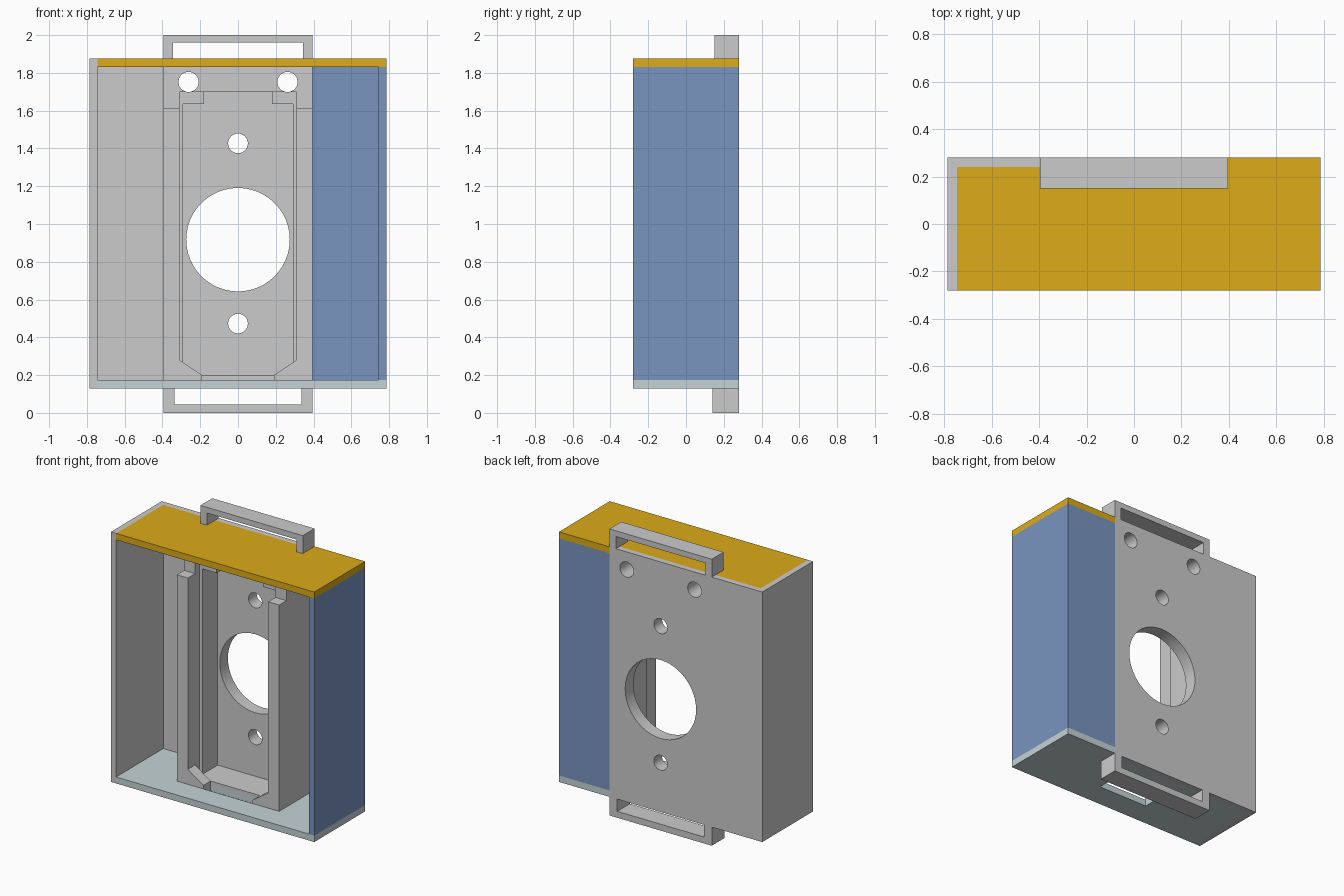
import bpy, bmesh, math

if "Cube" in bpy.data.objects:
    bpy.data.objects.remove(bpy.data.objects["Cube"])


def prism(name, axis, pts, lo, hi, color=None):
    """Extrude a 2D profile along an axis from lo to hi."""
    place = {'X': lambda a, b, h: (h, a, b),
             'Y': lambda a, b, h: (a, h, b),
             'Z': lambda a, b, h: (a, b, h)}[axis]
    bm = bmesh.new()
    face = bm.faces.new([bm.verts.new(place(a, b, lo)) for a, b in pts])
    ext = bmesh.ops.extrude_face_region(bm, geom=[face])
    move = place(0, 0, hi - lo)
    bmesh.ops.translate(bm, vec=move,
                        verts=[v for v in ext['geom'] if isinstance(v, bmesh.types.BMVert)])
    bmesh.ops.recalc_face_normals(bm, faces=bm.faces)
    mesh = bpy.data.meshes.new(name)
    bm.to_mesh(mesh)
    bm.free()
    ob = bpy.data.objects.new(name, mesh)
    bpy.context.collection.objects.link(ob)
    if color:
        mat = bpy.data.materials.new(name + "_paint")
        mat.diffuse_color = (*color, 1)
        mat.use_nodes = True
        mat.node_tree.nodes["Principled BSDF"].inputs["Base Color"].default_value = mat.diffuse_color
        mesh.materials.append(mat)
    return ob


def boolean(target, tool, operation):
    """Apply a boolean and remove the tool object."""
    mod = target.modifiers.new("bool", 'BOOLEAN')
    mod.object, mod.operation, mod.solver = tool, operation, 'EXACT'
    bpy.ops.object.select_all(action='DESELECT')
    bpy.context.view_layer.objects.active = target
    target.select_set(True)
    bpy.ops.object.modifier_apply(modifier=mod.name)
    bpy.data.objects.remove(tool)


def mirrored(half):
    """Complete a profile that is symmetric about x = 0."""
    return half + [(-x, b) for x, b in reversed(half)]


def rect(x0, x1, b0, b1):
    return [(x0, b0), (x1, b0), (x1, b1), (x0, b1)]


def circle(cx, cz, r, n=48):
    return [(cx + r * math.cos(2 * math.pi * i / n),
             cz + r * math.sin(2 * math.pi * i / n)) for i in range(n)]


W, D, M = 0.785, 0.28, 0.395        # box half width, half depth, mount half width
WI, DI = 0.745, 0.24                # inner faces of the walls
Z0, Z1, Z2, Z3 = 0.13, 0.175, 1.83, 1.875

# Central mount with a stepped pocket
mount = prism("socket_mount", 'X',
              [(D, Z0), (D, Z3), (DI, Z3), (DI, Z2), (-0.03, Z2), (-0.03, Z1), (DI, Z1), (DI, Z0)],
              -M, M)
boolean(mount, prism("cut", 'Y', rect(-0.31, 0.31, 0.20, 1.70), -0.1, 0.02), 'DIFFERENCE')
deep = mirrored([(0.29, 0.20), (0.29, 1.635), (0.18, 1.635), (0.18, 1.70)])
boolean(mount, prism("cut", 'Y', deep, -0.1, 0.19), 'DIFFERENCE')

# Socket opening and screw holes
for x, z, r in [(0, 0.917, 0.274), (0, 1.427, 0.052), (0, 0.473, 0.052),
                (-0.262, 1.752, 0.053), (0.262, 1.752, 0.053)]:
    boolean(mount, prism("cut", 'Y', circle(x, z, r), -0.5, 0.5), 'DIFFERENCE')

# Front rails with sloped feet
for s in (-1, 1):
    rail = [(M, Z1), (M, 1.615), (0.31, 1.615), (0.31, 0.28), (0.19, 0.20), (0.19, Z1)]
    boolean(mount, prism("rail", 'Y', [(s * x, z) for x, z in rail], -0.11, -0.03), 'UNION')

# Left wall and left part of the back
shell = [(-W, -D), (-WI, -D), (-WI, DI), (-M, DI), (-M, D), (-W, D)]
boolean(mount, prism("shell", 'Z', shell, Z0, Z3), 'UNION')
bpy.ops.object.select_all(action='DESELECT')
mount.select_set(True)
bpy.context.view_layer.objects.active = mount
bpy.ops.object.shade_smooth_by_angle(angle=math.radians(30))

# Right wall and right part of the back
prism("right_panel", 'Z', [(W, -D), (WI, -D), (WI, DI), (M, DI), (M, D), (W, D)],
      Z1, Z2, (0.19, 0.30, 0.53))

# Lid and floor
plate = [(-WI, -D), (W, -D), (W, D), (M, D), (M, DI), (-WI, DI)]
prism("lid", 'Z', plate, Z2, Z3, (0.72, 0.41, 0.01))
floor = prism("floor", 'Z', plate, Z0, Z1, (0.56, 0.65, 0.68))
boolean(floor, prism("cut", 'Z', rect(-0.19, 0.19, -0.11, -0.03), 0, 0.5), 'DIFFERENCE')

# Loops above and below the box
prism("top_loop", 'Y', mirrored([(0.345, Z3), (M, Z3), (M, 2.0)])[:3]
      + [(-M, 2.0), (-M, Z3), (-0.345, Z3), (-0.345, 1.96), (0.345, 1.96)], 0.15, D)
prism("bottom_loop", 'Y', [(0.335, Z0), (M, Z0), (M, 0), (-M, 0), (-M, Z0),
                           (-0.335, Z0), (-0.335, 0.045), (0.335, 0.045)], 0.14, D)
